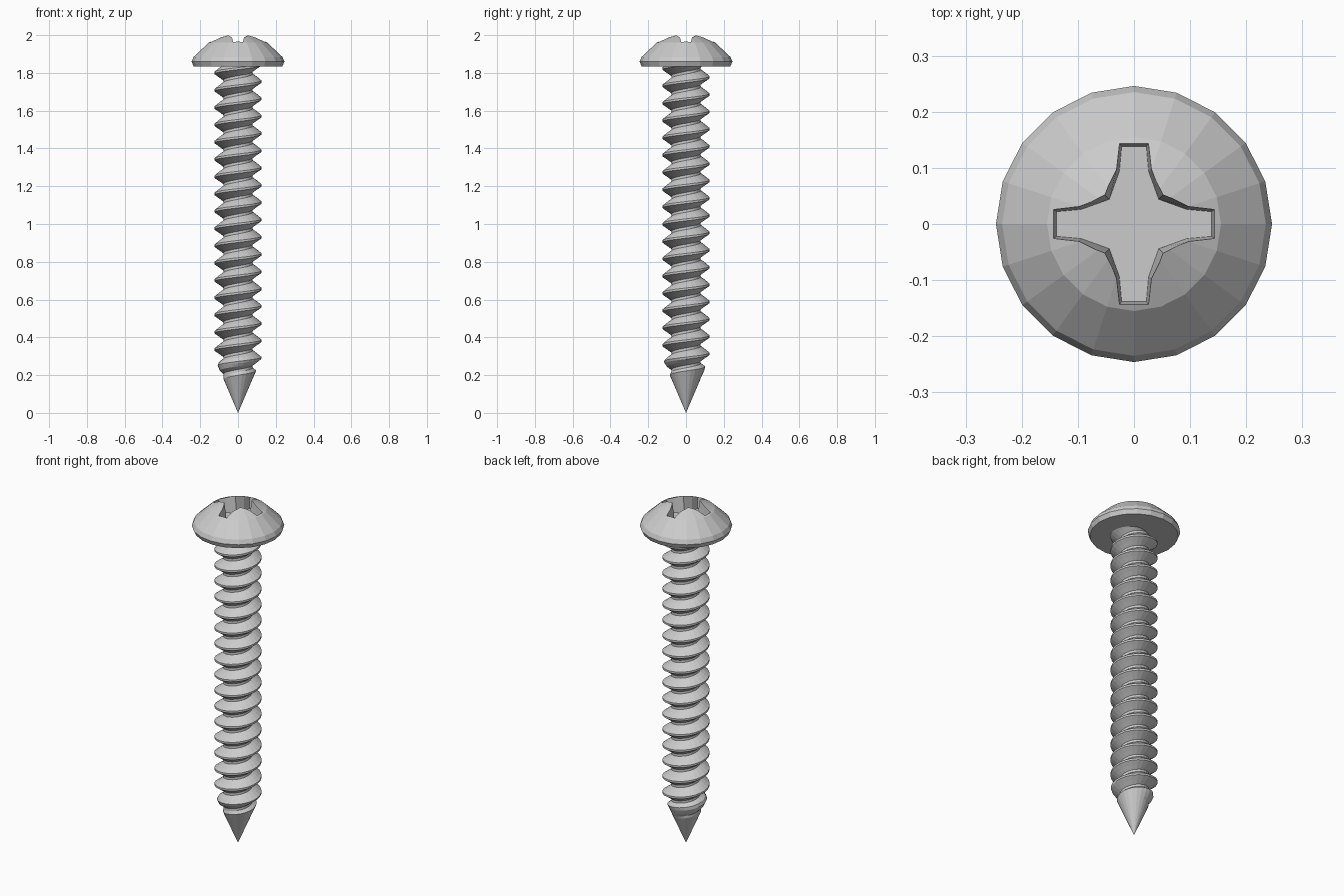
import bpy, bmesh
from math import sin, cos, pi, tau

if "Cube" in bpy.data.objects:
    bpy.data.objects.remove(bpy.data.objects["Cube"])

PITCH, SIDES = 0.0915, 24
PHASE = 0.11
ROOT, CREST = 0.078, 0.125
TOP, SLOPE = 1.86, 0.43


def make_object(name, bm):
    bmesh.ops.recalc_face_normals(bm, faces=bm.faces[:])
    mesh = bpy.data.meshes.new(name)
    bm.to_mesh(mesh)
    bm.free()
    obj = bpy.data.objects.new(name, mesh)
    bpy.context.collection.objects.link(obj)
    return obj


def skin(name, rings):
    """Bridge equal closed rings and cap both ends."""
    bm = bmesh.new()
    vs = [[bm.verts.new(p) for p in ring] for ring in rings]
    n = len(vs[0])
    for a, b in zip(vs, vs[1:]):
        for i in range(n):
            j = (i + 1) % n
            bm.faces.new((a[i], a[j], b[j], b[i]))
    bm.faces.new(vs[0][::-1])
    bm.faces.new(vs[-1])
    return make_object(name, bm)


# Threaded shaft: helical ridge profile, trimmed by the cone of the point
steps = [(0.0, CREST), (0.12, CREST), (0.32, (CREST + ROOT) / 2), (0.5, ROOT),
         (0.65, ROOT), (0.83, (CREST + ROOT) / 2)]
bm = bmesh.new()
rows = []
for t in range(-2, int(TOP / PITCH) + 3):
    for frac, r in steps:
        row = []
        for i in range(SIDES + 1):
            z = min(max((t + frac + PHASE + i / SIDES) * PITCH, 0), TOP)
            rr = min(r, SLOPE * z)
            a = tau * i / SIDES
            row.append(bm.verts.new((rr * cos(a), rr * sin(a), z)))
        rows.append(row)
for a, b in zip(rows, rows[1:]):
    for i in range(SIDES):
        bm.faces.new((a[i], a[i + 1], b[i + 1], b[i]))
bmesh.ops.remove_doubles(bm, verts=bm.verts[:], dist=0.0002)
make_object("threaded_shaft", bm)

# Domed head
profile = [(0.235, 1.835), (0.246, 1.86), (0.235, 1.885), (0.155, 1.96),
           (0.07, 2.0), (0.02, 2.004)]
head = skin("domed_head", [[(r * cos(tau * i / 20), r * sin(tau * i / 20), z)
                            for i in range(20)] for r, z in profile])


# Tapered cross recess
def cross(z, inset):
    end, half = 0.146 - inset, 0.028 - inset * 0.75
    arm = [(end, -half), (end, half), (0.098 - inset * 0.5, half + 0.004),
           (0.052 - inset, 0.052 - inset), (half + 0.004, 0.098 - inset * 0.5)]
    ring = []
    for k in range(4):
        c, s = round(cos(k * pi / 2)), round(sin(k * pi / 2))
        ring += [(x * c - y * s, x * s + y * c, z) for x, y in arm]
    return ring


cutter = skin("recess_cutter", [cross(1.9, 0.008), cross(2.05, -0.004)])
cutter.hide_render = True
mod = head.modifiers.new("cross_recess", 'BOOLEAN')
mod.operation, mod.solver, mod.object = 'DIFFERENCE', 'EXACT', cutter
bpy.context.view_layer.objects.active = head
bpy.ops.object.modifier_apply(modifier=mod.name)
bpy.data.objects.remove(cutter)
